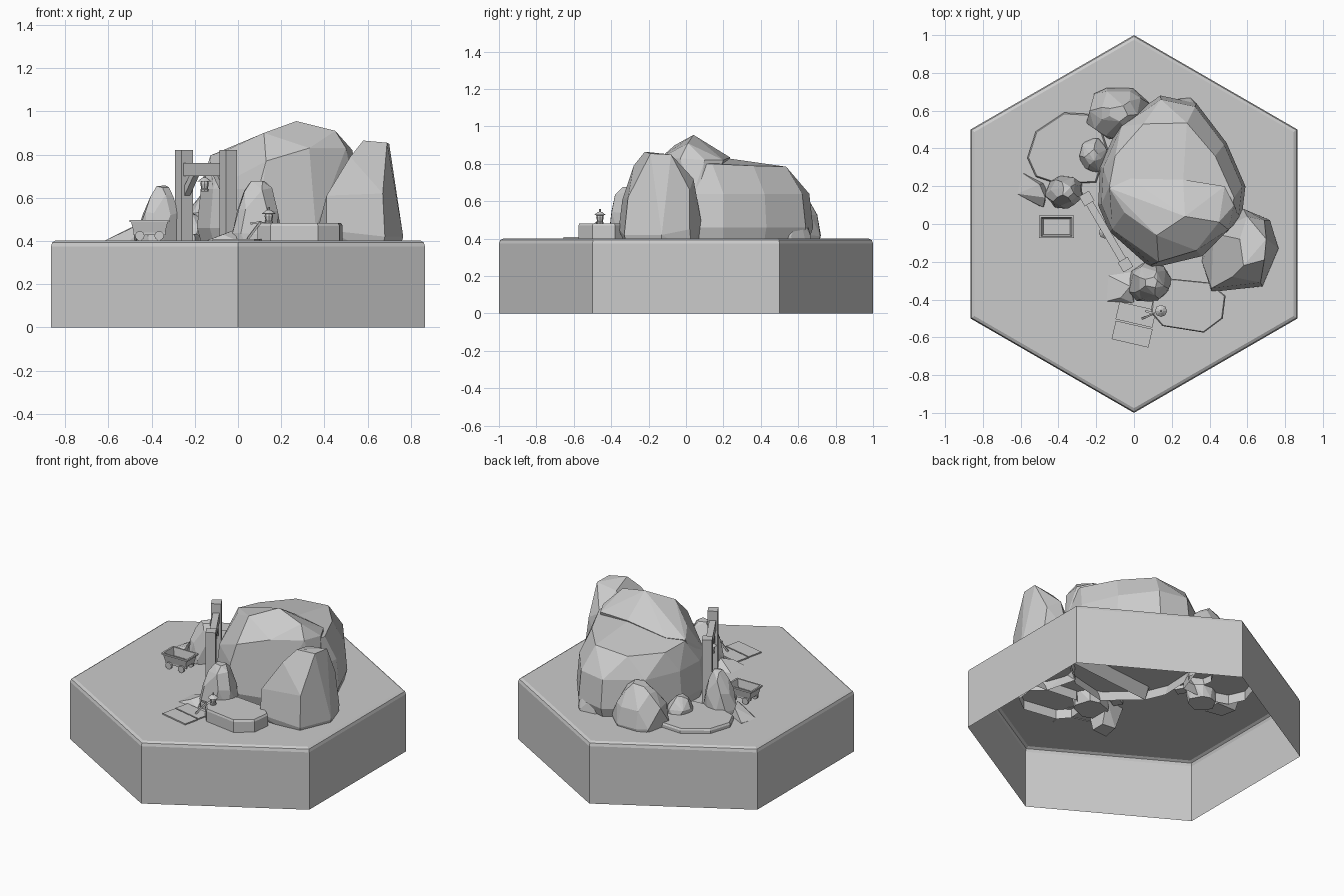
import bpy, bmesh, math, random
from mathutils import Vector, Matrix

if "Cube" in bpy.data.objects:
    bpy.data.objects.remove(bpy.data.objects["Cube"])

grey = bpy.data.materials.new("stone grey")
grey.diffuse_color = (0.6, 0.6, 0.6, 1)
grey.use_nodes = True
grey.node_tree.nodes["Principled BSDF"].inputs["Base Color"].default_value = grey.diffuse_color


def finish(name, bm):
    me = bpy.data.meshes.new(name)
    bm.to_mesh(me)
    bm.free()
    me.materials.append(grey)
    ob = bpy.data.objects.new(name, me)
    bpy.context.collection.objects.link(ob)
    return ob


def loft(name, rings, cap_bottom=True, cap_top=True, mat=None):
    """Skin a stack of equal-length point rings."""
    bm = bmesh.new()
    vs = [[bm.verts.new(p) for p in r] for r in rings]
    n = len(vs[0])
    for a, b in zip(vs, vs[1:]):
        for i in range(n):
            bm.faces.new((a[i], a[(i + 1) % n], b[(i + 1) % n], b[i]))
    if cap_bottom:
        bm.faces.new(vs[0][::-1])
    if cap_top:
        bm.faces.new(vs[-1])
    if mat:
        bm.transform(mat)
    return finish(name, bm)


def circle(r, z, n, cx=0, cy=0, a0=0):
    return [(cx + r * math.cos(a0 + math.tau * i / n), cy + r * math.sin(a0 + math.tau * i / n), z) for i in range(n)]


def box(name, c, size, rot=None):
    bm = bmesh.new()
    bmesh.ops.create_cube(bm, size=1, matrix=Matrix.Translation(c) @ (rot or Matrix()) @ Matrix.Diagonal((*size, 1)))
    return finish(name, bm)


def bar(name, a, b, w, h):
    """Square timber between two points."""
    a, b = Vector(a), Vector(b)
    return box(name, (a + b) / 2, (w, h, (b - a).length), (b - a).to_track_quat('Z', 'Y').to_matrix().to_4x4())


def hull(name, pts, open_bottom=True):
    bm = bmesh.new()
    for p in pts:
        bm.verts.new(p)
    bmesh.ops.convex_hull(bm, input=bm.verts[:])
    bmesh.ops.delete(bm, geom=[v for v in bm.verts if not v.link_faces], context='VERTS')
    bmesh.ops.dissolve_limit(bm, angle_limit=0.13, verts=bm.verts[:], edges=bm.edges[:])
    bmesh.ops.recalc_face_normals(bm, faces=bm.faces[:])
    if open_bottom:
        low = [f for f in bm.faces if f.normal.z < -0.9]
        bmesh.ops.delete(bm, geom=low, context='FACES')
    return finish(name, bm)


def rock(name, x, y, rx, ry, z0, z1, seed, lean=(0, 0), n=8, open_bottom=True):
    """Faceted boulder narrowing to its top."""
    rnd = random.Random(seed)
    pts = []
    for t, s in ((0, .88), (.3, 1), (.62, .88), (.88, .6), (1, .3)):
        k = n if s > .8 else n - 3
        for i in range(k):
            a = math.tau * (i + rnd.uniform(-.3, .3) + t) / k
            q = s * rnd.uniform(.92, 1.06)
            z = z0 + (z1 - z0) * (t + (rnd.uniform(-.05, 0) if t > 0 else 0))
            pts.append((x + lean[0] * t + rx * q * math.cos(a), y + lean[1] * t + ry * q * math.sin(a), z))
    return hull(name, pts, open_bottom)


# hexagonal tile, open underneath
loft("hex_base", [circle(r, z, 6, a0=math.pi / 6) for r, z in ((1, 0), (1, .375), (.993, .393), (.975, .402))], cap_bottom=False)

# main mountain: broad lower mass plus a peaked front mass
foot = [(.14, .68), (.33, .64), (.49, .43), (.59, .2), (.57, .03), (.36, -.17), (.09, -.235),
        (-.13, -.04), (-.19, .1), (-.18, .3), (-.08, .53)]
c = Vector((.2, .22))


def flank(pts):
    return [(*(c + (Vector(p) - c) * s), z) for s, z in ((.9, .33), (1, .46), (.955, .64)) for p in pts]


hull("mountain", flank(foot) + [
    (-.05, .06, .8), (-.13, .2, .79), (-.1, .36, .77), (.05, .53, .77), (.28, .535, .785), (.43, .36, .79),
    (.53, .14, .8), (.5, -.03, .8), (.13, -.19, .76), (.33, -.14, .8), (.26, .22, .83)])
hull("mountain_peak", flank(foot[4:8]) + [
    (.27, .04, .955), (.45, .01, .91), (.12, -.06, .9), (-.05, .06, .82), (-.13, .19, .795), (-.02, .24, .8),
    (.26, .235, .835), (.48, .2, .82), (.53, .1, .82), (.5, -.03, .83), (.13, -.2, .77), (.33, -.14, .83)])

# tall boulder on the right
hull("right_boulder", [
    (.37, -.1, .33), (.42, -.3, .33), (.66, -.31, .33), (.74, -.13, .33), (.7, .03, .33), (.55, .06, .33),
    (.36, -.2, .42), (.41, -.36, .45), (.68, -.33, .42), (.765, -.13, .42), (.72, .02, .45), (.58, .08, .5),
    (.41, -.34, .61), (.67, -.31, .62), (.73, -.13, .6), (.69, .02, .66), (.52, -.28, .79),
    (.58, -.22, .865), (.69, -.19, .855), (.7, -.08, .85), (.56, -.08, .83), (.6, .04, .72), (.42, -.05, .6)])

# surrounding boulders
rock("back_boulder", -.08, .585, .175, .145, .33, .66, 3)
rock("back_right_boulder", .25, .57, .14, .11, .33, .65, 5, (0, -.03))
rock("side_boulder", -.215, .365, .08, .1, .35, .53, 8, n=7)
rock("left_portal_boulder", -.38, .17, .1, .095, .33, .66, 11, (.03, 0), open_bottom=False)
rock("front_portal_boulder", .075, -.31, .12, .115, .33, .69, 14, (.015, 0), open_bottom=False)
hull("left_shard", [(-.6, .22, .34), (-.58, .12, .34), (-.47, .1, .34), (-.46, .22, .34), (-.62, .16, .4), (-.59, .27, .405),
                    (-.48, .09, .42), (-.5, .21, .46), (-.47, .14, .47)], False)
hull("front_shard", [(-.11, -.39, .25), (-.09, -.28, .25), (0, -.29, .25), (0, -.38, .25), (-.15, -.41, .4), (-.14, -.27, .4),
                     (.0, -.25, .4), (0, -.42, .4), (-.07, -.39, .43), (-.02, -.33, .45)], False)

# raised ground ledges
ledges = {
    "front_ledge": (.482, [(.09, -.47), (.15, -.54), (.37, -.575), (.47, -.5), (.485, -.38), (.4, -.31), (.2, -.29), (.1, -.37)]),
    "back_ledge": (.432, [(-.2, .58), (-.37, .59), (-.52, .49), (-.565, .35), (-.52, .25), (-.4, .21), (-.2, .22), (-.14, .4)])}
for name, (top, out) in ledges.items():
    m = sum((Vector(p) for p in out), Vector((0, 0))) / len(out)
    loft(name, [[(*(m + (Vector(p) - m) * s), z) for p in out] for s, z in ((1, .34), (1, top - .012), (.965, top))], cap_bottom=False)

# timber portal
P, Q = Vector((-.25, .135, 0)), Vector((-.045, -.215, 0))
along = (Q - P).normalized()
turn = Matrix.Rotation(math.atan2(along.y, along.x), 4, 'Z')
Z = Vector((0, 0, 1))
for name, foot_pt, d in (("left", P, 1), ("right", Q, -1)):
    box(name + "_post", foot_pt + Z * .6, (.06, .06, .44), turn)
    bar(name + "_brace", foot_pt + Z * .6, foot_pt + along * d * .1 + Z * .71, .03, .03)
box("cross_beam", (P + Q) / 2 + Z * .73, ((Q - P).length, .04, .06), turn)


# lanterns
def lantern(name, x, y, z):
    prof = ((.018, 0), (.02, .008), (.015, .012), (.02, .035), (.017, .045), (.032, .046), (.012, .062), (.006, .064), (.005, .078))
    loft(name, [circle(r, z + h, 8, x, y) for r, h in prof])


lantern("ledge_lantern", .143, -.46, .48)
lantern("hanging_lantern", -.155, -.045, .63)

# pickaxe leaning on the ledge
bar("pickaxe_handle", (.045, -.5, .41), (.105, -.475, .49), .01, .01)
bar("pickaxe_head_a", (.105, -.475, .485), (.06, -.46, .482), .012, .01)
bar("pickaxe_head_b", (.105, -.475, .485), (.15, -.49, .47), .012, .01)

# loose planks on the ground
tilt = Matrix.Rotation(math.radians(-13), 4, 'Z')
box("plank_a", (.01, -.48, .404), (.2, .095, .012), tilt)
box("plank_b", (-.01, -.583, .404), (.2, .1, .012), tilt)

# mine cart: hollow tub, rim, chassis, axles and wheels
cx, cy = -.41, -.015


def rect(hx, hy, z):
    return [(cx - hx, cy - hy, z), (cx + hx, cy - hy, z), (cx + hx, cy + hy, z), (cx - hx, cy + hy, z)]


loft("cart_tub", [rect(.073, .044, .44), rect(.085, .054, .488), rect(.093, .06, .488), rect(.093, .06, .498),
                  rect(.082, .05, .498), rect(.07, .041, .448)])
for s in (-1, 1):
    box("cart_rail", (cx, cy + s * .035, .435), (.15, .012, .014))
    bar("cart_axle", (cx + s * .045, cy - .05, .424), (cx + s * .045, cy + .05, .424), .008, .008)
    for t in (-1, 1):
        loft("cart_wheel", [circle(.022, h, 10) for h in (-.007, .007)],
             mat=Matrix.Translation((cx + s * .045, cy + t * .048, .424)) @ Matrix.Rotation(math.pi / 2, 4, 'X'))
